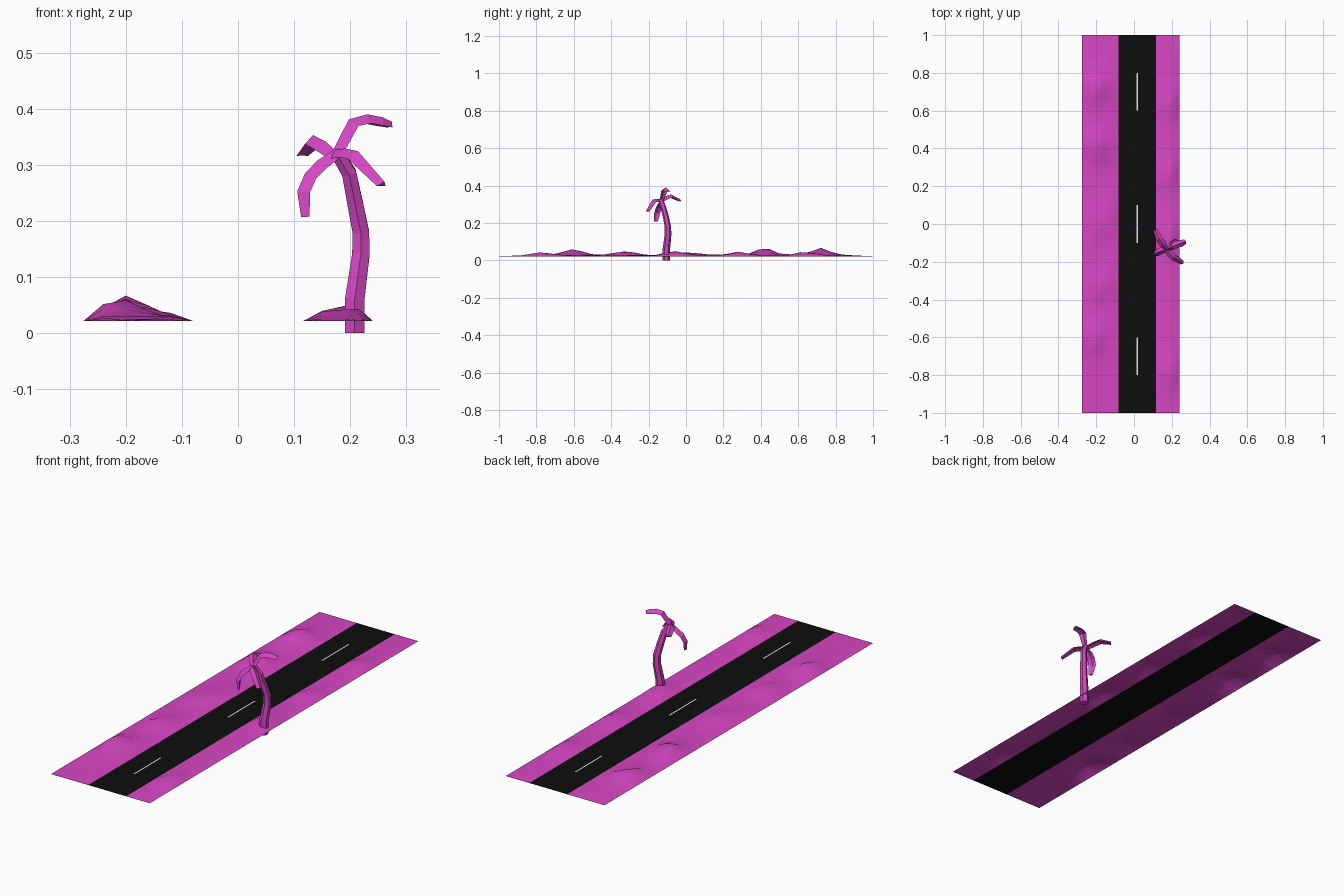
import bpy, math, random
from mathutils import Vector

if "Cube" in bpy.data.objects:
    bpy.data.objects.remove(bpy.data.objects["Cube"])

random.seed(4)
Z0 = 0.022  # ground level


def material(name, rgb):
    m = bpy.data.materials.new(name)
    m.diffuse_color = (*rgb, 1)
    m.use_nodes = True
    m.node_tree.nodes["Principled BSDF"].inputs["Base Color"].default_value = m.diffuse_color
    return m


PINK = material("magenta", (0.68, 0.062, 0.55))
BLACK = material("asphalt_black", (0.004, 0.004, 0.004))
WHITE = material("line_white", (0.85, 0.85, 0.85))


def add_mesh(name, verts, faces, mat, smooth=False):
    me = bpy.data.meshes.new(name)
    me.from_pydata(verts, [], faces)
    me.materials.append(mat)
    for p in me.polygons:
        p.use_smooth = smooth
    me.update()
    ob = bpy.data.objects.new(name, me)
    bpy.context.collection.objects.link(ob)
    return ob


def plate(name, x0, x1, y0, y1, z, mat):
    add_mesh(name, [(x0, y0, z), (x1, y0, z), (x1, y1, z), (x0, y1, z)], [(0, 1, 2, 3)], mat)


def loft(name, rings, mat):
    """Closed tube through rings of equal vertex count."""
    n = len(rings[0])
    verts = [v for r in rings for v in r]
    faces = [(i * n + j, i * n + (j + 1) % n, (i + 1) * n + (j + 1) % n, (i + 1) * n + j)
             for i in range(len(rings) - 1) for j in range(n)]
    faces += [tuple(reversed(range(n))), tuple(range(len(verts) - n, len(verts)))]
    return add_mesh(name, verts, faces, mat)


def dunes(name, cols, base, bumps, rows=36):
    """Open sheet of rolling hills; the outer edges stay on ground level."""
    verts = []
    for i in range(rows + 1):
        y = -1 + 2 * i / rows
        fade = min(1, (1 - abs(y)) / 0.2)
        for k, x in enumerate(cols):
            z = Z0
            if 0 < k < len(cols) - 1:
                h = base * random.uniform(0.3, 1.2)
                for bx, by, bh in bumps:
                    h += bh * math.exp(-((x - bx) / 0.05) ** 2 - ((y - by) / 0.07) ** 2)
                z += h * fade
            verts.append((x, y, z))
    n = len(cols)
    faces = [(i * n + k, i * n + k + 1, (i + 1) * n + k + 1, (i + 1) * n + k)
             for i in range(rows) for k in range(n - 1)]
    add_mesh(name, verts, faces, PINK, True)


# Road and centre dashes
plate("road", -0.081, 0.117, -1, 1, Z0, BLACK)
for i, y in enumerate((-0.7, 0, 0.7)):
    plate(f"lane_dash_{i}", 0.0145, 0.0205, y - 0.1, y + 0.1, Z0 + 0.002, WHITE)

# Verges
dunes("left_dunes", (-0.275, -0.24, -0.2, -0.16, -0.12, -0.081), 0.008,
      [(-0.21, -0.61, 0.034), (-0.18, -0.33, 0.022), (-0.2, 0.42, 0.041),
       (-0.2, 0.72, 0.036), (-0.17, 0.0, 0.018)])
dunes("right_dunes", (0.117, 0.15, 0.19, 0.215, 0.24), 0.006,
      [(0.19, -0.78, 0.018), (0.19, -0.06, 0.024), (0.19, 0.27, 0.018), (0.19, 0.64, 0.02)])

# Palm trunk: six-sided, bent
TRUNK = [(0.208, -0.105, 0, 0.02), (0.208, -0.105, 0.06, 0.02), (0.219, -0.096, 0.14, 0.018),
         (0.219, -0.097, 0.18, 0.017), (0.208, -0.108, 0.235, 0.016),
         (0.198, -0.122, 0.285, 0.015), (0.176, -0.134, 0.322, 0.013)]
rings = []
for i, (x, y, z, r) in enumerate(TRUNK):
    a = Vector(TRUNK[max(i - 1, 0)][:3])
    b = Vector(TRUNK[min(i + 1, len(TRUNK) - 1)][:3])
    t = Vector((0, 0, 1)) if i == 0 else (b - a).normalized()
    q = Vector((0, 0, 1)).rotation_difference(t)
    rings.append([Vector((x, y, z)) + q @ Vector((r * math.cos(c), r * math.sin(c), 0))
                  for c in (math.pi / 6 + k * math.pi / 3 for k in range(6))])
loft("palm_trunk", rings, PINK)

# Fronds: ridged strips arching out of the crown
CROWN = (0.172, -0.135, 0.323)
FRONDS = {
    "back_left": [(0.155, -0.11, 0.338), (0.134, -0.08, 0.349), (0.113, -0.03, 0.322)],
    "back_right": [(0.2, -0.12, 0.378), (0.23, -0.108, 0.386), (0.256, -0.1, 0.381), (0.273, -0.092, 0.373)],
    "front_right": [(0.19, -0.158, 0.325), (0.212, -0.178, 0.321), (0.259, -0.208, 0.267)],
    "front_left": [(0.143, -0.143, 0.304), (0.122, -0.152, 0.282), (0.109, -0.16, 0.252), (0.116, -0.165, 0.207)],
}
for name, path in FRONDS.items():
    pts = [Vector(p) for p in [CROWN] + path]
    flat = pts[-1] - pts[0]
    side = Vector((-flat.y, flat.x, 0)).normalized()
    rings = []
    for i, p in enumerate(pts):
        t = (pts[min(i + 1, len(pts) - 1)] - pts[max(i - 1, 0)]).normalized()
        up = t.cross(side).normalized()
        w = 0.011 if i == 0 else 0.012 if i == len(pts) - 1 else 0.018
        d = 0.007 if i == len(pts) - 1 else 0.012
        rings.append([p + side * s * w + up * u
                      for s, u in ((-1, -d), (0, -0.006), (1, -d), (0, 0.004))])
    loft("palm_frond_" + name, rings, PINK)

# Consistent outward normals on closed parts
import bmesh
for ob in bpy.data.objects:
    if ob.name.startswith("palm"):
        bm = bmesh.new()
        bm.from_mesh(ob.data)
        bmesh.ops.recalc_face_normals(bm, faces=bm.faces)
        bm.to_mesh(ob.data)
        bm.free()
